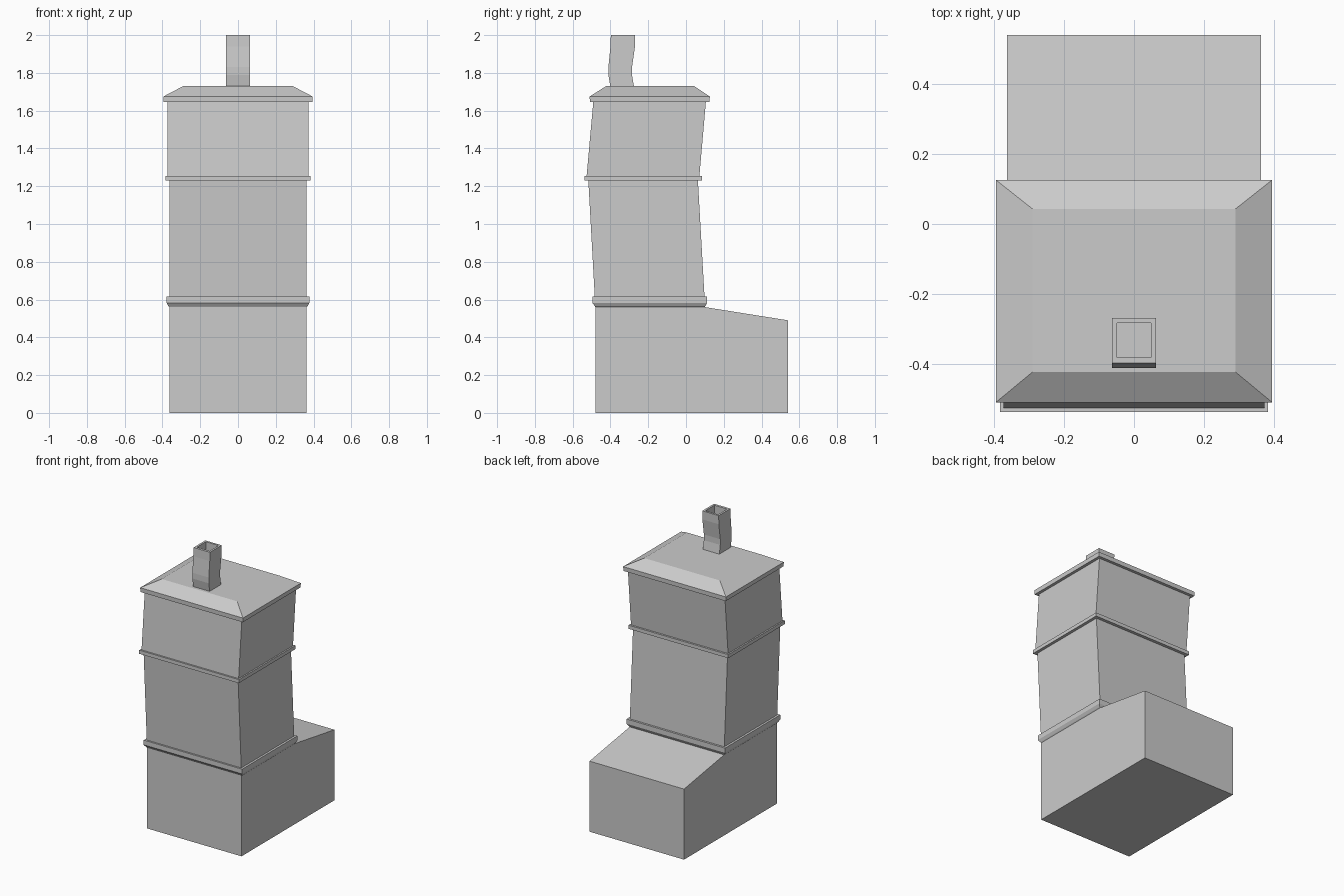
import bpy


def add_object(name, verts, faces):
    mesh = bpy.data.meshes.new(name)
    mesh.from_pydata(verts, [], faces)
    mesh.update()
    obj = bpy.data.objects.new(name, mesh)
    bpy.context.collection.objects.link(obj)
    return obj


def loft(name, rings, cap_top=False):
    """Stack rectangular rings given as (z, half width, front y, back y)."""
    verts, faces = [], []
    for z, w, y0, y1 in rings:
        verts += [(-w, y0, z), (w, y0, z), (w, y1, z), (-w, y1, z)]
    for r in range(len(rings) - 1):
        for i in range(4):
            j = (i + 1) % 4
            a = r * 4
            faces.append((a + i, a + j, a + 4 + j, a + 4 + i))
    if cap_top:
        n = len(verts)
        faces.append((n - 4, n - 3, n - 2, n - 1))
    return add_object(name, verts, faces)


# Base block: side profile (y, z) extruded across x, open under the tower
W = 0.363
profile = [(-0.48, 0), (0.54, 0), (0.54, 0.49), (0.10, 0.56), (-0.48, 0.565)]
n = len(profile)
verts = [(W, y, z) for y, z in profile] + [(-W, y, z) for y, z in profile]
faces = [tuple(range(n)), tuple(reversed(range(n, 2 * n)))]
faces += [(i, i + n, i + 1 + n, i + 1) for i in range(n - 2)]
faces.append((n - 1, 2 * n - 1, n, 0))
add_object("base_block", verts, faces)

# Lower trim band with chamfered underside
loft("lower_band", [(0.56, 0.363, -0.48, 0.10), (0.565, 0.368, -0.483, 0.102),
                    (0.582, 0.378, -0.495, 0.112), (0.615, 0.378, -0.495, 0.112),
                    (0.615, 0.363, -0.483, 0.098)])

# Middle wall leaning forward
loft("middle_wall", [(0.615, 0.363, -0.483, 0.098), (1.23, 0.363, -0.517, 0.063)])

# Middle trim band
loft("middle_band", [(1.23, 0.363, -0.517, 0.063), (1.23, 0.383, -0.538, 0.084),
                     (1.255, 0.383, -0.538, 0.084), (1.255, 0.373, -0.526, 0.071)])

# Upper wall leaning back
loft("upper_wall", [(1.255, 0.373, -0.526, 0.071), (1.645, 0.373, -0.491, 0.105)])

# Roof with eave band and hipped slopes
loft("roof", [(1.645, 0.373, -0.491, 0.105), (1.645, 0.393, -0.509, 0.125),
              (1.675, 0.395, -0.51, 0.126), (1.73, 0.29, -0.423, 0.043)], cap_top=True)

# Crooked hollow chimney, ending in a recessed floor
loft("chimney", [(1.725, 0.063, -0.40, -0.275), (1.79, 0.063, -0.411, -0.286),
                 (1.83, 0.063, -0.411, -0.286), (1.94, 0.063, -0.40, -0.27),
                 (2.0, 0.063, -0.398, -0.269), (2.0, 0.049, -0.381, -0.283),
                 (1.92, 0.049, -0.381, -0.283)], cap_top=True)
